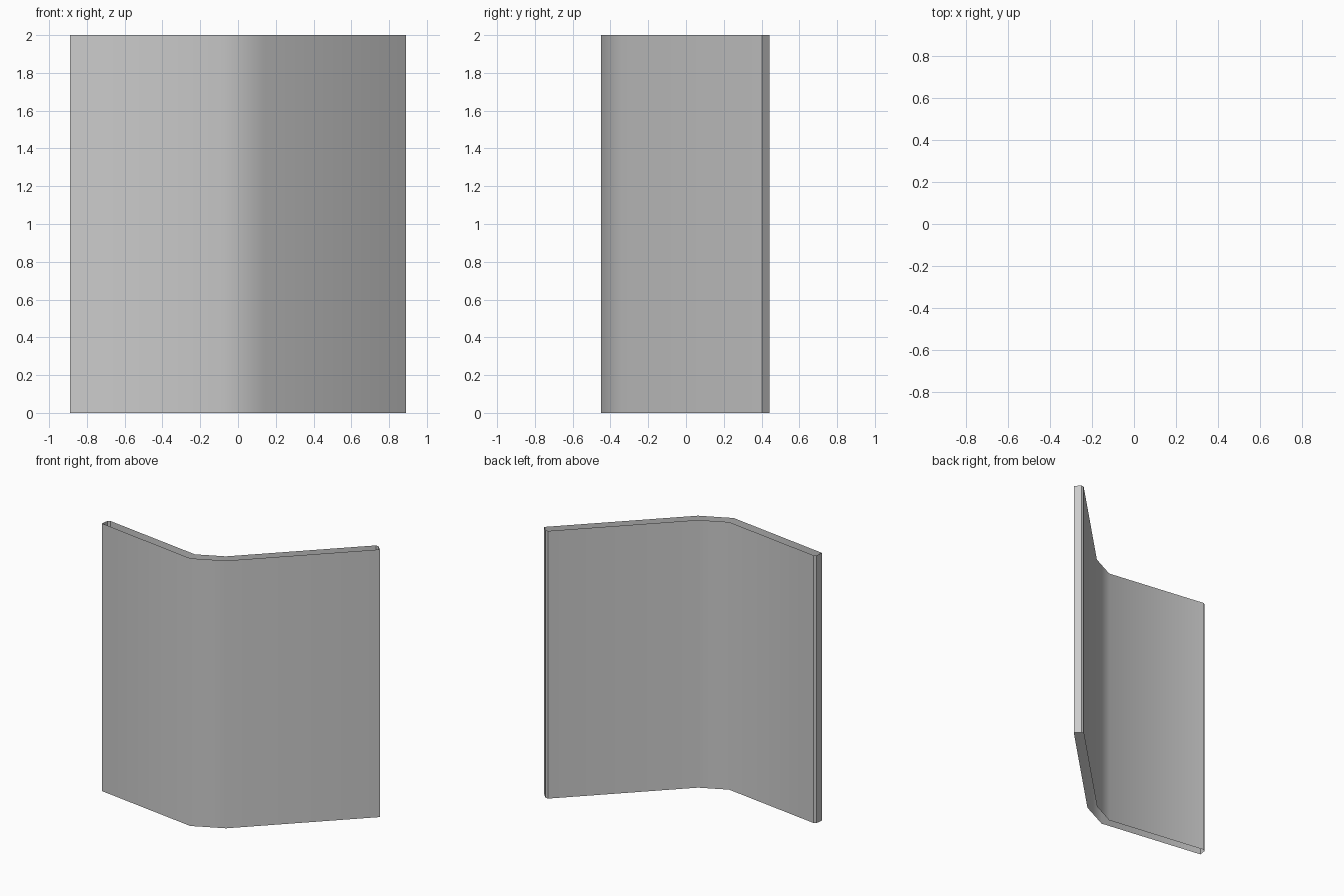
import bpy, bmesh
from math import radians
from mathutils import Vector

if "Cube" in bpy.data.objects:
    bpy.data.objects.remove(bpy.data.objects["Cube"])

HEIGHT, THICK, BEVEL = 2.0, 0.068, 0.014

# front line of the folded panel, seen from above
front = [Vector(p) for p in ((-0.89, -0.335), (-0.08, -0.45), (0.14, -0.342), (0.89, 0.403))]


def normal(a, b):
    d = (b - a).normalized()
    return Vector((-d.y, d.x))


def offset(points, dist):
    """Parallel line with mitred corners."""
    norms = [normal(a, b) for a, b in zip(points, points[1:])]
    out = []
    for i, p in enumerate(points):
        n0, n1 = norms[max(i - 1, 0)], norms[min(i, len(norms) - 1)]
        m = (n0 + n1).normalized()
        out.append(p + m * dist / m.dot(n0))
    return out


def chamfered(end, inner, across):
    """Replace a rear end corner by a small chamfer: (on the cap, on the rear sheet)."""
    return (end + (across - end).normalized() * BEVEL,
            end + (inner - end).normalized() * BEVEL)


back = offset(front, THICK)
cap_l, rear_l = chamfered(back[0], back[1], front[0])
cap_r, rear_r = chamfered(back[-1], back[-2], front[-1])
loop = front + [cap_r, rear_r] + back[-2:0:-1] + [rear_l, cap_l]

# folded panel: upright walls only, open at top and bottom
bm = bmesh.new()
low = [bm.verts.new((p.x, p.y, 0)) for p in loop]
high = [bm.verts.new((p.x, p.y, HEIGHT)) for p in loop]
for i in range(len(loop)):
    j = (i + 1) % len(loop)
    bm.faces.new((low[i], low[j], high[j], high[i]))
mesh = bpy.data.meshes.new("folded_panel")
bm.to_mesh(mesh)
bm.free()
panel = bpy.data.objects.new("folded_panel", mesh)
bpy.context.collection.objects.link(panel)

# smooth bend, crisp ends
bpy.context.view_layer.objects.active = panel
panel.select_set(True)
bpy.ops.object.shade_smooth_by_angle(angle=radians(40))
